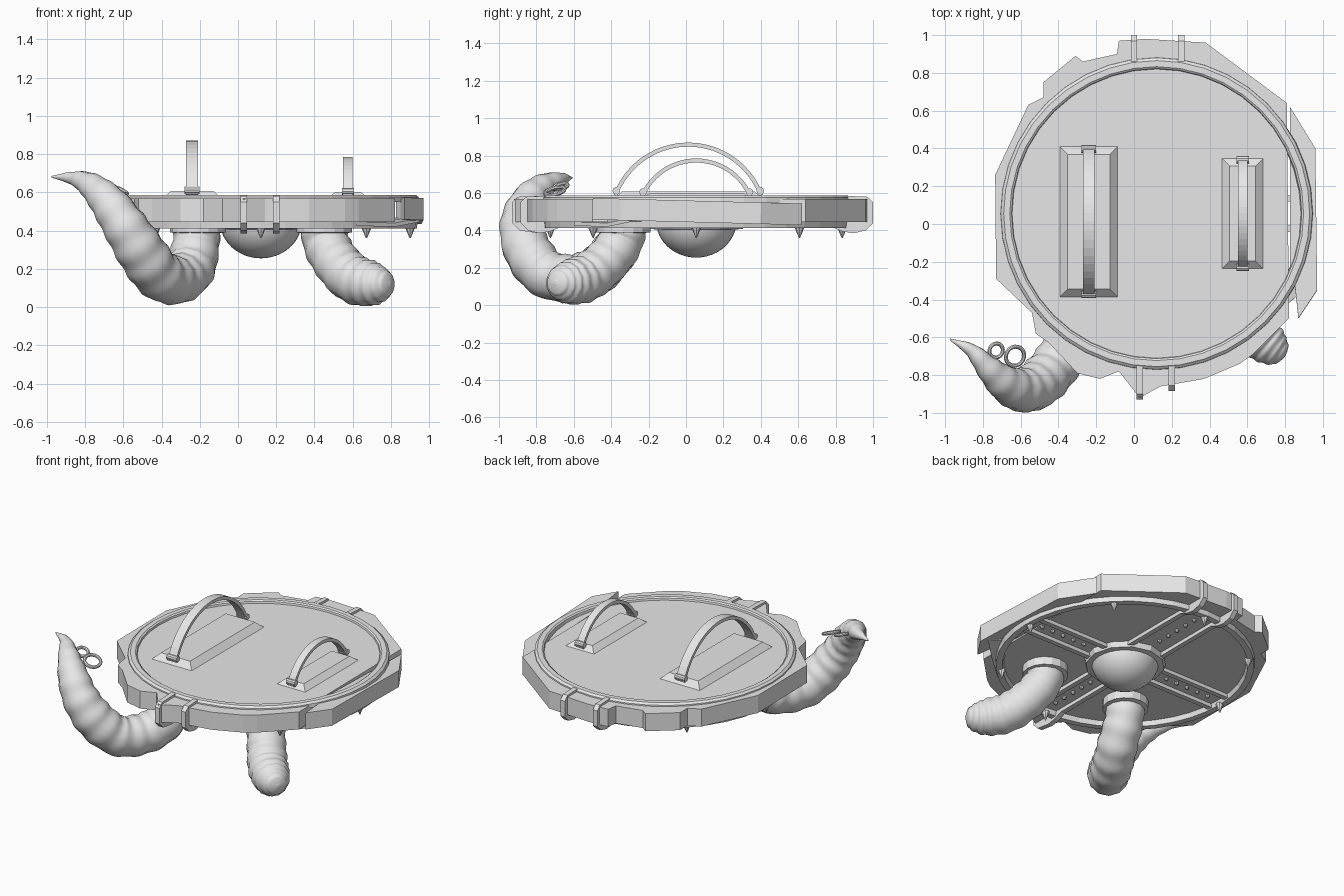
import bpy, bmesh, math
from mathutils import Vector, Matrix

if "Cube" in bpy.data.objects:
    bpy.data.objects.remove(bpy.data.objects["Cube"])

grey = bpy.data.materials.new("plain_grey")
grey.use_nodes = True
grey.diffuse_color = (0.8, 0.8, 0.8, 1)
grey.node_tree.nodes["Principled BSDF"].inputs["Base Color"].default_value = (0.8, 0.8, 0.8, 1)

CX, CY = 0.12, 0.055      # centre of the round lid
BOTTOM, TOP = 0.445, 0.567


def finish(name, bm, smooth=None):
    bmesh.ops.recalc_face_normals(bm, faces=bm.faces[:])
    me = bpy.data.meshes.new(name)
    bm.to_mesh(me)
    bm.free()
    return place(name, me, smooth)


def place(name, me, smooth=None):
    me.materials.clear()
    me.materials.append(grey)
    ob = bpy.data.objects.new(name, me)
    bpy.context.collection.objects.link(ob)
    if smooth:
        bpy.ops.object.select_all(action='DESELECT')
        ob.select_set(True)
        bpy.context.view_layer.objects.active = ob
        bpy.ops.object.shade_smooth_by_angle(angle=math.radians(smooth))
    return ob


def prism(name, points, push):
    """Extrude a flat outline along a vector."""
    bm = bmesh.new()
    face = bm.faces.new([bm.verts.new(p) for p in points])
    new = bmesh.ops.extrude_face_region(bm, geom=[face], use_keep_orig=True)["geom"]
    bmesh.ops.translate(bm, vec=push, verts=[g for g in new if isinstance(g, bmesh.types.BMVert)])
    return finish(name, bm)


def lathe(name, profile, centre=(CX, CY), steps=40, closed=True, smooth=None):
    """Turn a radius/height profile around a vertical axis."""
    bm = bmesh.new()
    vs = [bm.verts.new((centre[0] + r, centre[1], z)) for r, z in profile]
    es = [bm.edges.new(p) for p in zip(vs, vs[1:])]
    if closed:
        es.append(bm.edges.new((vs[-1], vs[0])))
    bmesh.ops.spin(bm, geom=vs + es, cent=(*centre, 0), axis=(0, 0, 1),
                   angle=math.tau, steps=steps, use_duplicate=False)
    bmesh.ops.remove_doubles(bm, verts=bm.verts[:], dist=1e-4)
    return finish(name, bm, smooth)


def solid_cone(name, centre, r1, r2, depth, segments=8, rot=Matrix()):
    bm = bmesh.new()
    bmesh.ops.create_cone(bm, cap_ends=True, segments=segments, radius1=r1, radius2=r2,
                          depth=depth, matrix=Matrix.Translation(centre) @ rot)
    return finish(name, bm)


# Broken lid with an irregular outline
outline = [(-.31, .89), (-.27, .86), (-.09, .9), (-.08, .97), (.06, .98), (.38, .96), (.81, .64),
           (.82, -.5), (.63, -.69), (.56, -.74), (.37, -.82), (.14, -.86), (.03, -.92), (-.08, -.78),
           (-.18, -.82), (-.3, -.79), (-.45, -.63), (-.52, -.58), (-.54, -.47), (-.73, -.29),
           (-.735, .26), (-.56, .63), (-.48, .67), (-.48, .75)]
prism("lid", [(x, y, BOTTOM) for x, y in outline], (0, 0, TOP - BOTTOM))

# Split off piece at the left edge, slightly tipped
piece = [(.825, .62), (.96, .4), (.97, -.35), (.87, -.5), (.85, -.31), (.825, -.25)]
broken = prism("broken_edge", [(x, y, -.06) for x, y in piece], (0, 0, .115))
broken.matrix_world = Matrix.Translation((0, 0, .505)) @ Matrix.Rotation(math.radians(-1.5), 4, 'X')
prism("edge_shard", [(.62, -.6, .425), (.82, -.42, .42), (.95, -.3, .445), (.84, -.2, .45)], (0, 0, .02))

# Raised rim above and lip below
lathe("top_rim", [(.828, .55), (.825, .575), (.81, .587), (.778, .587), (.768, .58), (.762, .55)])
lathe("bottom_lip", [(.82, .45), (.815, .412), (.775, .412), (.765, .45)])

# Spikes under the lip
for i in range(8):
    a = i * math.tau / 8
    solid_cone("spike", (CX + .78 * math.cos(a), CY + .78 * math.sin(a), .39), .003, .028, .06)

# Central dome and its collar
dome = [(.215 * math.cos(t * math.pi / 24), .45 - .195 * math.sin(t * math.pi / 24)) for t in range(13)]
lathe("dome", dome, steps=32, closed=False, smooth=40)
lathe("dome_collar", [(.26, .45), (.25, .408), (.205, .405), (.2, .45)], steps=12)


# Rails under the lid; front and back ones hook over the edge
def rail(direction, offset, reach=None):
    d = Vector((*direction, 0))
    side = Vector((0, 0, 1)).cross(d)
    profile = [(.2, .46), (.2, .42)]
    if reach:
        profile += [(.72, .42), (.78, .395), (.84, .385), (reach - .04, .4), (reach, .44),
                    (reach, .55), (reach - .03, .58), (.805, .585), (.805, .46)]
    else:
        profile += [(.78, .42), (.78, .46)]
    c = Vector((CX, CY, 0)) + side * (offset - .017)
    prism("hook_rail" if reach else "rail",
          [c + d * r + Vector((0, 0, z)) for r, z in profile], side * .034)


for direction, rails in (((0, 1), ((-.13, .945), (.12, .945))),
                         ((0, -1), ((-.09, .985), (.08, .94))),
                         ((1, 0), ((-.08, None), (.08, None))),
                         ((-1, 0), ((-.08, None), (.08, None)))):
    for offset, reach in rails:
        rail(direction, offset, reach)
    for i in range(5):
        r = .34 + i * .085
        solid_cone("rivet", (CX + direction[0] * r, CY + direction[1] * r, .438), .008, .016, .02)


# Handles: bevelled plate, arched strap and two bolts
def handle(x, y, half_x, half_y, plate_top, half_arch, peak, strap):
    bm = bmesh.new()
    bmesh.ops.create_cube(bm, size=2)
    for v in bm.verts:
        inset = .048 if v.co.z > 0 else 0
        v.co = (x + v.co.x * (half_x - inset), y + v.co.y * (half_y - inset),
                plate_top if v.co.z > 0 else .56)
    finish("handle_plate", bm)
    base = plate_top - .015
    h = peak - base
    big = (half_arch ** 2 + h ** 2) / (2 * h)
    swing = math.asin(min(1, half_arch / big))
    n = 22

    def arc(r):
        return [(x - strap / 2, y + r * math.sin(swing * (2 * i / n - 1)),
                 peak - big + r * math.cos(swing * (2 * i / n - 1))) for i in range(n + 1)]
    prism("handle_strap", arc(big) + arc(big - .022)[::-1], (strap, 0, 0))
    for s in (-1, 1):
        solid_cone("handle_bolt", (x, y + s * (half_arch - .015), base + .02), .02, .02,
                   strap + .015, 10, Matrix.Rotation(math.pi / 2, 4, 'Y'))


handle(-.24, .012, .16, .405, .607, .4, .87, .062)
handle(.575, .055, .117, .3, .6, .3, .785, .05)


# Tentacles: ringed tubes swept along a smooth path
def tentacle(name, path, per=12, ripple=.03):
    pts = [Vector(p) for p in path]
    pts = [2 * pts[0] - pts[1]] + pts + [2 * pts[-1] - pts[-2]]
    cu = bpy.data.curves.new(name, 'CURVE')
    cu.dimensions = '3D'
    cu.bevel_depth = 1
    cu.bevel_resolution = 4
    cu.use_fill_caps = True
    samples = []
    for a, b, c, d in zip(pts, pts[1:], pts[2:], pts[3:]):
        for k in range(per):
            t = k / per
            samples.append(.5 * (2 * b + (c - a) * t + (2 * a - 5 * b + 4 * c - d) * t * t
                                 + (3 * b - a - 3 * c + d) * t ** 3))
    samples.append(pts[-2])
    sp = cu.splines.new('POLY')
    sp.points.add(len(samples) - 1)
    for i, (p, s) in enumerate(zip(sp.points, samples)):
        p.co = (*s.xyz, 1)
        p.radius = max(.003, s[3] * (1 + ripple * math.cos(i * math.tau / 8)))
    tmp = bpy.data.objects.new(name + "_path", cu)
    bpy.context.collection.objects.link(tmp)
    bpy.context.view_layer.update()
    me = bpy.data.meshes.new_from_object(tmp.evaluated_get(bpy.context.evaluated_depsgraph_get()))
    bpy.data.objects.remove(tmp)
    place(name, me, 50)


tentacle("curled_tentacle", [
    (-.21, -.33, .46, .12), (-.22, -.36, .33, .125), (-.25, -.46, .2, .13), (-.32, -.59, .145, .13),
    (-.41, -.74, .165, .13), (-.5, -.84, .28, .13), (-.59, -.88, .42, .117), (-.68, -.845, .55, .097),
    (-.77, -.765, .635, .068), (-.86, -.67, .673, .037), (-.975, -.61, .682, .004)])
tentacle("short_tentacle", [
    (.45, -.33, .46, .12), (.46, -.35, .34, .122), (.52, -.43, .23, .125), (.6, -.53, .15, .128),
    (.68, -.61, .125, .122), (.74, -.66, .12, .1), (.785, -.69, .12, .06), (.8, -.7, .12, .01)])
for x in (-.21, .45):
    lathe("tentacle_collar", [(.145, .45), (.145, .39), (.1, .385), (.1, .45)], (x, -.335), 16)

# Hoops pierced through the tip of the curled tentacle
for spot, size in (((-.73, -.67, .635), .038), ((-.63, -.7, .61), .052)):
    bpy.ops.mesh.primitive_torus_add(location=spot, rotation=(.35, .25, .4), major_radius=size,
                                     minor_radius=.011, major_segments=20, minor_segments=8)
    hoop = bpy.context.object
    hoop.name = "hoop"
    hoop.data.materials.append(grey)
    bpy.ops.object.shade_smooth_by_angle()
